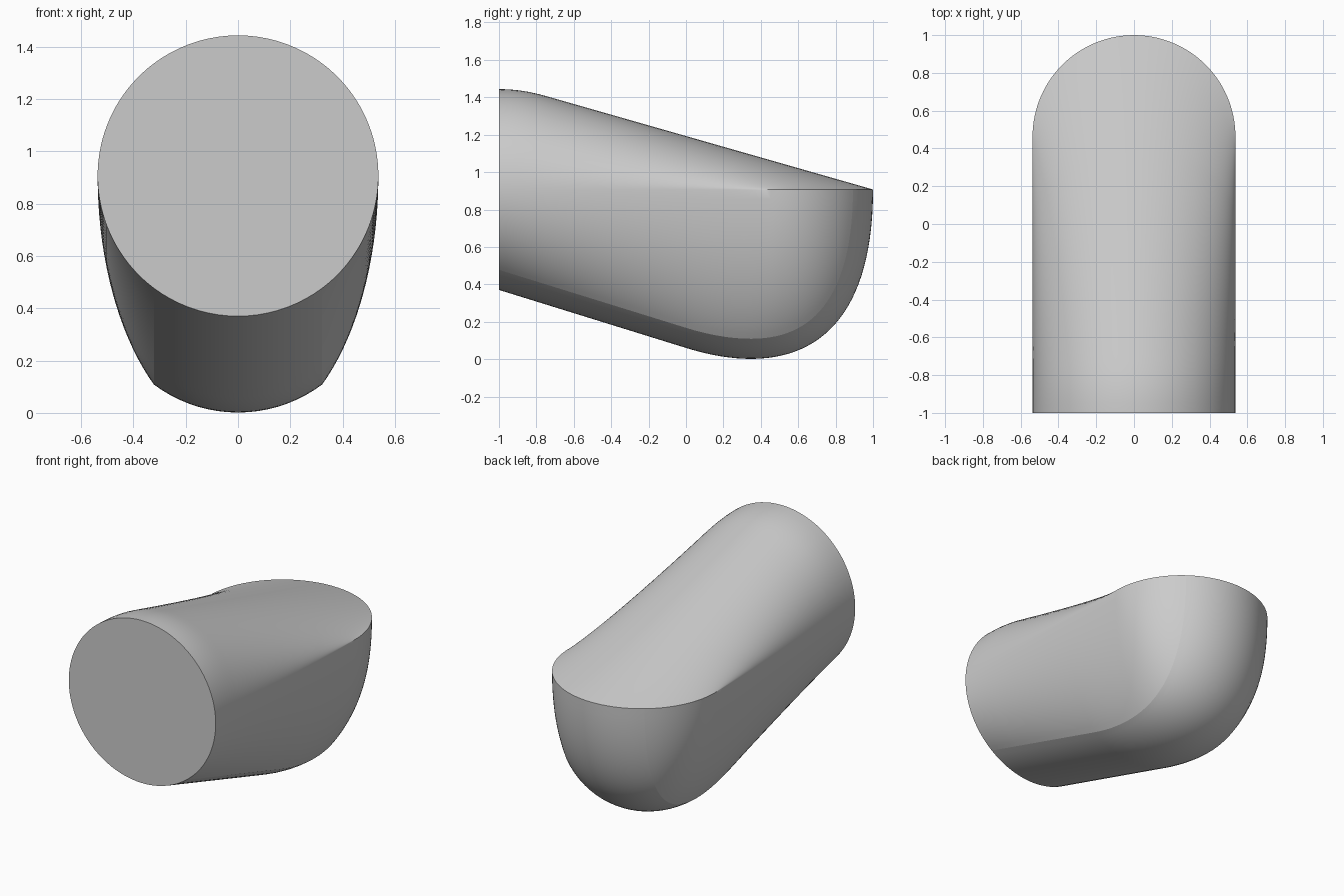
import bpy, bmesh, math
from mathutils import Vector

cube = bpy.data.objects.get("Cube")
if cube:
    bpy.data.objects.remove(cube, do_unlink=True)

R = 0.537            # radius of the round front and back
Z0 = 0.907           # height of the widest line
YB = 1 - R           # centre of the rear half circle
S_EDGE = 0.8         # sine of the angle where the keel strip meets the sides

# Keel profile in (y, z): straight run, then one bezier up to the rear rim
straight = [-1, -.96, -.92, -.88, -.84, -.8, -.76] + [-.66 + .11 * i for i in range(6)]
keel = [Vector((y, 0.06 - 0.31 * y)) for y in straight]
ctrl = [Vector(p) for p in ((0, .06), (.56, -.114), (1, .08), (1, Z0))]
STEPS = 36
for i in range(STEPS + 1):
    t = i / STEPS
    keel.append(sum((ctrl[k] * math.comb(3, k) * t**k * (1 - t)**(3 - k)
                     for k in range(4)), Vector((0, 0))))

# Inward direction along the keel: straight up, then turning to the front
inward = []
for i in range(len(keel)):
    d = keel[min(i + 1, len(keel) - 1)] - keel[max(i - 1, 0)]
    inward.append(Vector((min(0, -d.y), max(d.x, 0))).normalized())
inward[-1] = Vector((-1, 0))
edge = [p + n * R * (1 - S_EDGE) for p, n in zip(keel, inward)]
base = [Vector((min(e.x, YB), Z0)) for e in edge]

# Angles across the body, with rows exactly on the strip edges
a = math.asin(S_EDGE)
N = 18
stops = [0, a, math.pi - a, math.pi]
angles = [stops[k] + (stops[k + 1] - stops[k]) * i / N
          for k in range(3) for i in range(N)] + [math.pi]


def lower_point(th, j):
    s = math.sin(th)
    if s >= S_EDGE - 1e-6:
        p = keel[j] + inward[j] * R * (1 - s)
    else:
        p = base[j].lerp(edge[j], s / S_EDGE)
    return (R * math.cos(th), p.x, p.y)


W = 0.24             # length of the soft bend behind the front rim
SLOPE = R / (2 - W / 2)


def upper_point(th, j):
    s = max(0, math.sin(th))
    u = (base[j].x + 1) / (YB + 1)
    d = 2 * u
    h = R - SLOPE * d * d / (2 * W) if d < W else SLOPE * (2 - d)
    return (R * math.cos(th), -1 + u * (1 + YB + R * s), Z0 + s * h)


bm = bmesh.new()


def add_grid(func, columns):
    rows = [[bm.verts.new(func(th, j)) for j in range(columns)] for th in angles]
    for r0, r1 in zip(rows, rows[1:]):
        for j in range(columns - 1):
            bm.faces.new((r0[j], r0[j + 1], r1[j + 1], r1[j]))


add_grid(lower_point, len(keel))
unique = next(j for j, b in enumerate(base) if b.x >= YB - 1e-6) + 1
add_grid(upper_point, unique)
bmesh.ops.remove_doubles(bm, verts=bm.verts, dist=1e-4)

# The rear rim closes along the same half circle; the front gets a flat cap
rim = [e for e in bm.edges if e.is_boundary and all(v.co.y < -0.999 for v in e.verts)]
bmesh.ops.edgeloop_fill(bm, edges=rim)
bmesh.ops.recalc_face_normals(bm, faces=bm.faces)

# Smooth faces with sharp rims and strip edges
for f in bm.faces:
    f.smooth = True
for e in bm.edges:
    on_strip = (all(abs(abs(v.co.x) - R * 0.6) < 1e-4 for v in e.verts)
                and min(v.co.z for v in e.verts) < Z0 - 1e-3)
    e.smooth = not on_strip and e.calc_face_angle(0) < math.radians(30)

mesh = bpy.data.meshes.new("rounded_body")
bm.to_mesh(mesh)
bm.free()
body = bpy.data.objects.new("rounded_body", mesh)
bpy.context.collection.objects.link(body)

# Plain light grey
mat = bpy.data.materials.new("light_grey")
mat.use_nodes = True
colour = (0.6, 0.6, 0.6, 1)
mat.diffuse_color = colour
mat.node_tree.nodes["Principled BSDF"].inputs["Base Color"].default_value = colour
mesh.materials.append(mat)
